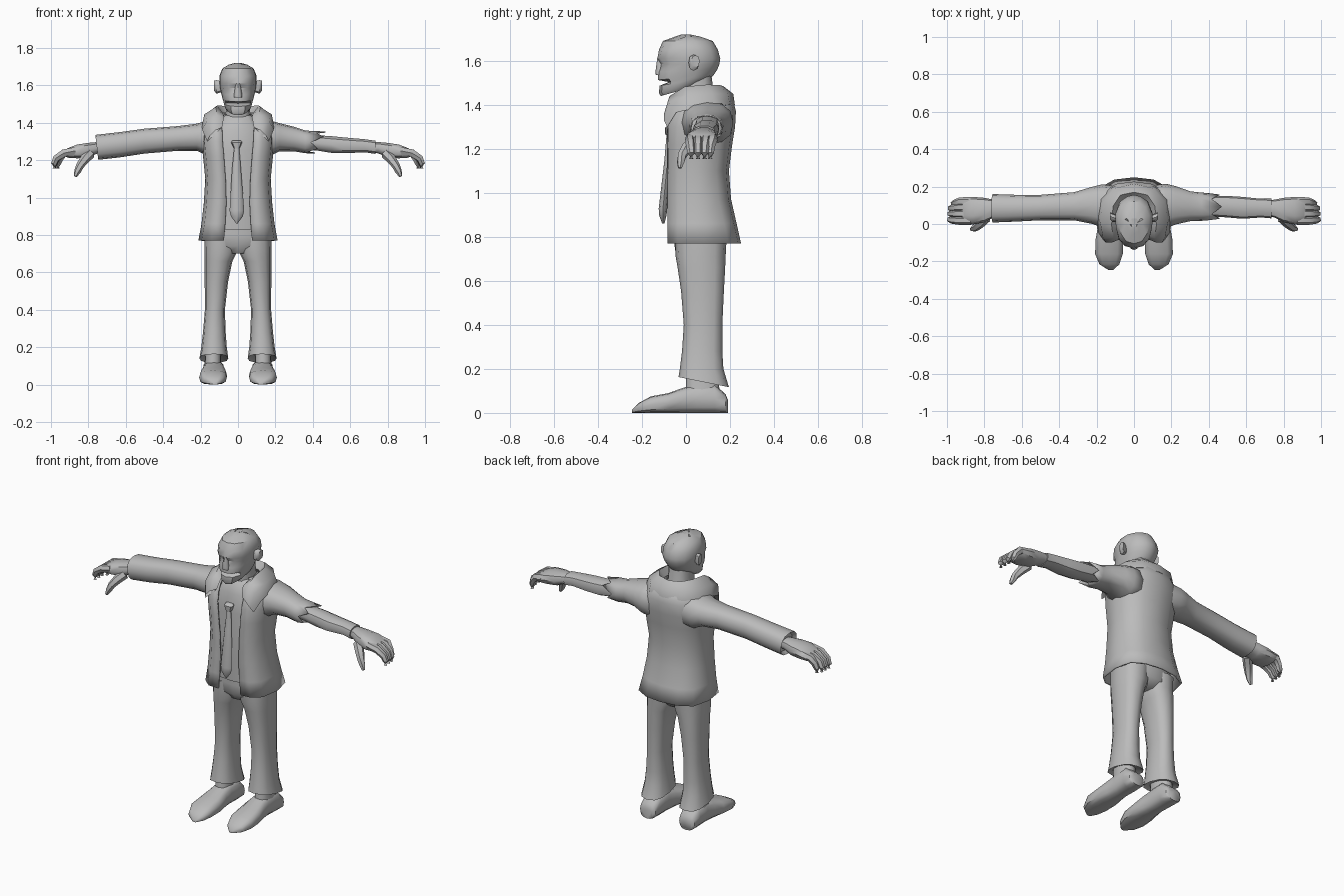
import bpy, bmesh, math
from mathutils import Vector

grey = bpy.data.materials.new("plain grey")
grey.diffuse_color = (0.5, 0.5, 0.5, 1)


def finish(name, rows, closed=True, caps=True, mirror=False, thick=0.0, angle=45):
    """Skin rows of points into a surface."""
    bm = bmesh.new()
    vs = [[bm.verts.new(p) for p in row] for row in rows]
    n = len(vs[0])
    for a, b in zip(vs, vs[1:]):
        for i in range(n if closed else n - 1):
            j = (i + 1) % n
            bm.faces.new((a[i], a[j], b[j], b[i]))
    if caps:
        bm.faces.new(vs[0])
        bm.faces.new(vs[-1])
    bmesh.ops.recalc_face_normals(bm, faces=bm.faces)
    me = bpy.data.meshes.new(name)
    bm.to_mesh(me)
    bm.free()
    me.materials.append(grey)
    ob = bpy.data.objects.new(name, me)
    bpy.context.collection.objects.link(ob)
    bpy.context.view_layer.objects.active = ob
    ob.select_set(True)
    bpy.ops.object.shade_smooth_by_angle(angle=math.radians(angle))
    ob.select_set(False)
    if mirror:
        m = ob.modifiers.new("Mirror", 'MIRROR')
        m.use_clip = True
        m.merge_threshold = 0.0005
    if thick:
        s = ob.modifiers.new("Thickness", 'SOLIDIFY')
        s.thickness = thick
        s.offset = 0
    return ob


def tube(name, rings, axis='Z', n=12, power=0.8, jag=0.0, **kw):
    """Rings of (t, a0, a1, b0, b1, tilt) stacked along an axis."""
    rows = []
    for k, r in enumerate(rings):
        t, a0, a1, b0, b1 = r[:5]
        tilt = r[5] if len(r) > 5 else 0
        row = []
        for i in range(n):
            w = 2 * math.pi * i / n
            c, s = math.cos(w), math.sin(w)
            a = (a0 + a1) / 2 + (a1 - a0) / 2 * math.copysign(abs(c) ** power, c)
            db = (b1 - b0) / 2 * math.copysign(abs(s) ** power, s)
            b = (b0 + b1) / 2 + db
            tt = t + tilt * db
            if jag and k == len(rings) - 1:
                tt += jag * (1 if i % 2 else -1)
            row.append({'Z': (a, b, tt), 'X': (tt, a, b), 'Y': (a, tt, b)}[axis])
        rows.append(row)
    return finish(name, rows, **kw)


def finger(name, pts, n=6):
    """Tapered tube along (x, y, z, radius) points, on both hands."""
    rows = []
    for i, p in enumerate(pts):
        d = Vector(pts[min(i + 1, len(pts) - 1)][:3]) - Vector(pts[max(i - 1, 0)][:3])
        q = d.to_track_quat('Z', 'Y')
        rows.append([Vector(p[:3]) + q @ Vector((p[3] * math.cos(w), p[3] * math.sin(w), 0))
                     for w in (2 * math.pi * k / n for k in range(n))])
    return finish(name, rows, mirror=True)


# trousers
tube("hips", [(.70, -.10, .10, -.02, .14), (.74, -.175, .175, -.05, .18),
              (.80, -.18, .18, -.055, .185), (.95, -.155, .155, -.05, .17)])
tube("trouser_leg", [(.80, .0, .178, -.05, .185), (.71, .004, .18, -.047, .18),
                     (.66, .03, .178, -.038, .178), (.55, .053, .178, -.022, .172),
                     (.40, .07, .177, -.01, .165), (.28, .066, .187, -.018, .165),
                     (.20, .06, .196, -.028, .17), (.14, .052, .206, -.034, .195, -.2),
                     (.155, .068, .19, -.015, .175, -.2)], mirror=True)

# shoes with pointed toes
tube("shoe", [(-.245, .11, .138, .0, .014), (-.215, .078, .185, .0, .045),
              (-.16, .06, .208, .0, .075), (-.08, .058, .205, .0, .09),
              (-.01, .068, .192, .0, .115), (.05, .075, .185, .0, .13),
              (.13, .072, .19, .0, .13), (.18, .08, .185, .0, .085),
              (.19, .095, .17, .0, .06)], axis='Y', power=.7, mirror=True)
tube("ankle", [(.06, .08, .185, -.01, .165), (.12, .09, .178, .0, .15),
               (.24, .09, .175, .0, .14)], mirror=True)

# shirt and neck
tube("shirt", [(.83, -.16, .16, -.066, .17), (.95, -.155, .155, -.068, .16),
               (1.25, -.15, .15, -.07, .17), (1.36, -.13, .13, -.06, .17),
               (1.43, -.085, .085, -.03, .14), (1.45, -.06, .06, -.005, .12)], power=.65)
tube("neck", [(1.38, -.08, .08, -.03, .14), (1.46, -.065, .065, -.03, .125),
              (1.54, -.065, .065, -.04, .115)])

# jacket body, open down the front: (z, width, front, back, edge)
rows = []
for z, w, f, b, e in [(.77, .207, -.08, .245, .075), (.86, .19, -.08, .225, .068),
                      (.97, .178, -.08, .20, .062), (1.10, .17, -.08, .19, .066),
                      (1.22, .182, -.082, .205, .075), (1.30, .19, -.08, .218, .082),
                      (1.37, .187, -.062, .222, .085), (1.42, .145, -.03, .21, .085),
                      (1.45, .10, .0, .17, .075)]:
    rows.append([(e, f, z), (w * .68, f + .004, z), (w * .92, f + .045, z),
                 (w, f * .5 + b * .5, z), (w * .88, b - .055, z),
                 (w * .5, b - .012, z), (0, b, z)])
finish("jacket", rows, closed=False, caps=False, mirror=True, thick=.01)

# turned-down collar with lapels: inner, crest, bulge, outer edge, underside
collar = [
    [(.085, -.085, 1.375), (.12, -.10, 1.36), (.15, -.10, 1.33), (.165, -.085, 1.30), (.12, -.07, 1.34)],
    [(.075, -.06, 1.43), (.11, -.075, 1.44), (.165, -.075, 1.41), (.192, -.045, 1.365), (.13, -.03, 1.38)],
    [(.08, .01, 1.45), (.12, -.005, 1.483), (.18, .005, 1.445), (.193, .04, 1.385), (.13, .04, 1.39)],
    [(.085, .08, 1.45), (.112, .095, 1.492), (.165, .12, 1.45), (.178, .135, 1.395), (.12, .10, 1.39)],
    [(.055, .125, 1.45), (.072, .155, 1.49), (.105, .19, 1.45), (.11, .20, 1.40), (.08, .16, 1.39)],
    [(0, .135, 1.45), (0, .17, 1.485), (0, .215, 1.45), (0, .222, 1.40), (0, .18, 1.39)]]
ob = finish("collar", collar, caps=False, mirror=True, angle=60)

# tie
tube("tie_blade", [(1.27, -.020, .006, -.088, -.066), (1.15, -.032, .016, -.098, -.07),
                   (.93, -.045, .033, -.124, -.085), (.90, -.038, .026, -.123, -.088),
                   (.86, -.009, -.003, -.108, -.098)], n=8, power=1)
tube("tie_knot", [(1.305, -.03, .016, -.085, -.055), (1.295, -.037, .023, -.096, -.055),
                  (1.262, -.022, .008, -.094, -.055)], n=8)

# full sleeve on one side
tube("long_sleeve", [(-.08, .0, .20, 1.22, 1.42), (-.17, -.02, .212, 1.225, 1.41),
                     (-.22, .0, .20, 1.25, 1.395), (-.32, .02, .17, 1.25, 1.382),
                     (-.50, .02, .156, 1.235, 1.368), (-.63, .013, .156, 1.215, 1.35),
                     (-.755, .008, .16, 1.202, 1.335, -.12), (-.735, .025, .145, 1.22, 1.32, -.12)],
     axis='X')
# torn sleeve and bare forearm on the other
tube("torn_sleeve", [(.08, .0, .20, 1.22, 1.42), (.17, -.02, .212, 1.225, 1.41),
                     (.22, .0, .20, 1.25, 1.395), (.30, .018, .172, 1.25, 1.375),
                     (.36, .02, .165, 1.24, 1.355), (.415, .022, .163, 1.238, 1.35, .5)],
     axis='X', jag=.025, caps=False, thick=.006)
tube("forearm", [(.28, .04, .15, 1.26, 1.35), (.42, .04, .15, 1.25, 1.335),
                 (.50, .035, .15, 1.237, 1.33), (.58, .028, .145, 1.236, 1.322),
                 (.68, .035, .135, 1.24, 1.313), (.735, .03, .135, 1.232, 1.305)],
     axis='X', n=10)

# hands
tube("palm", [(.70, .045, .125, 1.24, 1.295), (.75, .035, .13, 1.235, 1.298),
              (.80, .01, .14, 1.212, 1.294), (.86, -.002, .145, 1.208, 1.285),
              (.91, .002, .145, 1.212, 1.265), (.925, .02, .135, 1.22, 1.25)],
     axis='X', n=10, mirror=True)
for i, (y, reach) in enumerate([(.018, .0), (.055, -.002), (.09, -.004), (.12, -.02)]):
    finger("finger_%d" % (i + 1), [(.87, y, 1.25, .022), (.93, y, 1.238, .023),
                                  (.972 + reach, y * .9 + .005, 1.21, .02),
                                  (.984 + reach, y * .85 + .008, 1.18, .017),
                                  (.983 + reach, y * .85 + .008, 1.155, .010)])
finger("thumb", [(.79, .035, 1.235, .028), (.82, .005, 1.205, .026), (.845, -.018, 1.17, .021),
                 (.858, -.024, 1.14, .018), (.87, -.028, 1.113, .009)])

# head: (z, half width, front, back, tilt, front push for mouth, eye push)
rows = []
for z, w, f, b, tilt, mouth, eye in [
        (1.44, .055, -.115, .06, .28, 0, 0), (1.455, .07, -.123, .09, .26, 0, 0),
        (1.487, .078, -.12, .115, .16, 0, 0), (1.498, .08, -.12, .122, .14, .042, 0),
        (1.513, .083, -.128, .128, .1, 0, 0), (1.55, .09, -.128, .142, .04, 0, 0),
        (1.585, .097, -.118, .152, 0, 0, .008), (1.61, .10, -.130, .156, 0, 0, 0),
        (1.65, .10, -.123, .145, 0, 0, 0), (1.69, .083, -.105, .122, 0, 0, 0),
        (1.71, .05, -.05, .065, 0, 0, 0), (1.72, .015, -.02, .02, 0, 0, 0)]:
    half = [(0, f + mouth), (w * .5, f + .012 + mouth + eye), (w * .82, f + .05),
            (w * .97, f * .6 + b * .4), (w, f * .35 + b * .65),
            (w * .75, b - .035), (w * .35, b - .008), (0, b)]
    loop = half + [(-x, y) for x, y in half[-2:0:-1]]
    rows.append([(x, y, z + tilt * (y - f)) for x, y in loop])
finish("head", rows, angle=40)

# nose and ears
tube("nose", [(1.535, -.024, .024, -.137, -.10), (1.55, -.022, .022, -.139, -.10),
              (1.61, -.012, .012, -.131, -.10)], n=8, power=1)
tube("ear", [(.085, .012, .045, 1.565, 1.62), (.115, .012, .058, 1.555, 1.628),
             (.127, .025, .062, 1.57, 1.625)], axis='X', n=8, mirror=True)
